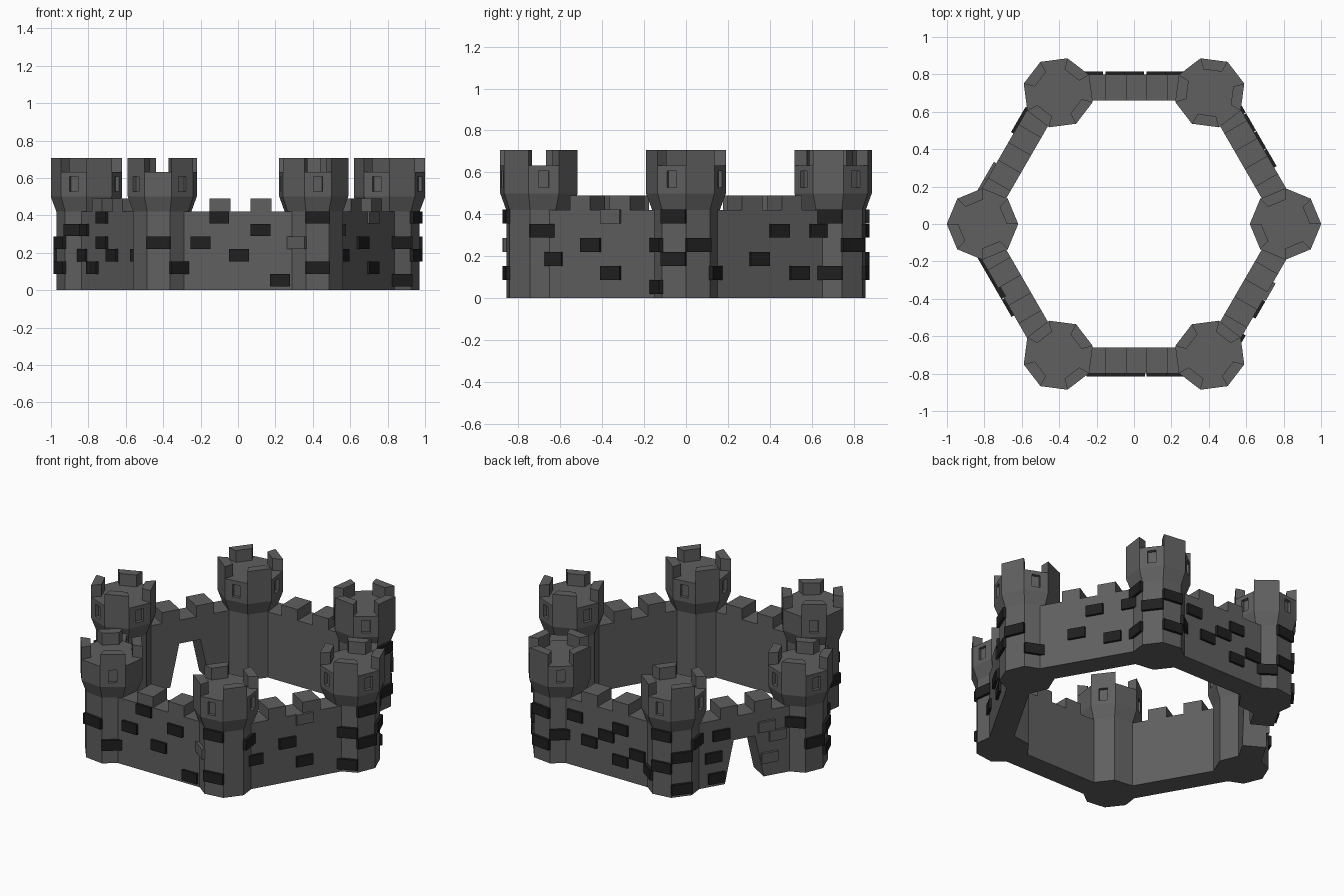
import bpy, bmesh
from math import radians, cos, sin, pi
from mathutils import Matrix, Vector

old = bpy.data.objects.get("Cube")
if old:
    bpy.data.objects.remove(old)


def material(name, value):
    m = bpy.data.materials.new(name)
    m.use_nodes = True
    m.diffuse_color = (value, value, value, 1)
    m.node_tree.nodes["Principled BSDF"].inputs["Base Color"].default_value = (value, value, value, 1)
    return m


STONE = material("grey stone", 0.115)
DARK = material("dark stone", 0.014)

RING = 0.81                 # distance of towers from the centre
WALL_MID = 0.73             # distance of wall centre line from the centre
WALL_HALF = 0.07
R_BASE, R_TOP, R_IN = 0.161, 0.191, 0.13
Z_WALL, Z_MERLON, Z_DECK, Z_TOP = 0.42, 0.49, 0.632, 0.708
STEP = pi / 4


def finish(bm, name, mat):
    bmesh.ops.recalc_face_normals(bm, faces=bm.faces)
    me = bpy.data.meshes.new(name)
    bm.to_mesh(me)
    bm.free()
    me.materials.append(mat)
    ob = bpy.data.objects.new(name, me)
    bpy.context.collection.objects.link(ob)
    return ob


def spin(degrees):
    return Matrix.Rotation(radians(degrees), 4, 'Z')


def prism(bm, points, offset):
    """Extrude a closed outline along an offset vector."""
    face = bm.faces.new([bm.verts.new(p) for p in points])
    out = bmesh.ops.extrude_face_region(bm, geom=[face])
    verts = [v for v in out["geom"] if isinstance(v, bmesh.types.BMVert)]
    bmesh.ops.translate(bm, verts=verts, vec=offset)


def polar(r, i, z):
    return Vector((r * cos(i * STEP), r * sin(i * STEP), z))


def tower(name, angle, first):
    bm = bmesh.new()
    # Flared octagonal shaft
    profile = [(R_BASE, 0), (R_BASE, Z_WALL), (R_TOP, 0.5), (R_TOP, Z_DECK)]
    rings = [[bm.verts.new(polar(r, i, z)) for i in range(8)] for r, z in profile]
    head = []
    for k in range(3):
        for i in range(8):
            j = (i + 1) % 8
            f = bm.faces.new((rings[k][i], rings[k][j], rings[k + 1][j], rings[k + 1][i]))
            if k == 2 and i % 2:
                head.append(f)
    bm.faces.new(rings[0][::-1])
    bm.faces.new(rings[3])
    bm.normal_update()
    # Recessed windows on every second face
    bmesh.ops.inset_individual(bm, faces=head, thickness=0.02)
    for f in head:
        c = f.calc_center_median()
        side = Vector((-f.normal.y, f.normal.x, 0))
        for v in f.verts:
            s = 1 if (v.co - c).dot(side) > 0 else -1
            z = 0.607 if v.co.z > c.z else 0.527
            v.co = Vector((c.x, c.y, z)) + side * s * 0.025
    bmesh.ops.inset_individual(bm, faces=head, thickness=0, depth=-0.02)
    # Battlements on alternate sides
    for i in range(first, 8, 2):
        prism(bm, [polar(R_TOP, i, Z_DECK), polar(R_TOP, i + 1, Z_DECK),
                   polar(R_IN, i + 1, Z_DECK), polar(R_IN, i, Z_DECK)],
              (0, 0, Z_TOP - Z_DECK))
    bm.transform(spin(angle) @ Matrix.Translation((RING, 0, 0)))
    finish(bm, name, STONE)


def wall(name, angle, flip, gate):
    # Side outline with two merlons and an optional tapered gate
    half, w = 0.35, 0.056
    outline = [(-half, Z_WALL)]
    for c in sorted((-0.097 * flip, 0.122 * flip)):
        outline += [(c - w, Z_WALL), (c - w, Z_MERLON), (c + w, Z_MERLON), (c + w, Z_WALL)]
    outline += [(half, Z_WALL), (half, 0)]
    if gate:
        outline += [(0.125, 0), (0.068, 0.27), (-0.068, 0.27), (-0.125, 0)]
    outline.append((-half, 0))
    bm = bmesh.new()
    prism(bm, [(WALL_MID - WALL_HALF, t, z) for t, z in outline], (2 * WALL_HALF, 0, 0))
    bm.transform(spin(angle))
    finish(bm, name, STONE)


def brick(bm, frame, row, width):
    size = Matrix.Diagonal((0.03, width, 0.066, 1))
    place = Matrix.Translation((0, 0, 0.053 + 0.0672 * row))
    bmesh.ops.create_cube(bm, size=1, matrix=frame @ place @ size)


towers = {"right_tower": 0, "back_right_tower": 60, "back_left_tower": 120,
          "left_tower": 180, "front_left_tower": 240, "front_right_tower": 300}
for name, angle in towers.items():
    tower(name, angle, 1 if angle == 240 else 0)

walls = {"back_right_wall": (30, 1), "back_wall": (90, -1), "gate_wall": (150, 1),
         "front_left_wall": (210, -1), "front_wall": (270, 1), "front_right_wall": (330, -1)}
for name, (angle, flip) in walls.items():
    wall(name, angle, flip, name == "gate_wall")

# Raised stones on walls: (position along wall, row)
wall_dark = {
    30: [(-.06, 2), (.05, 4), (.16, 1), (.27, 4)],
    90: [(-.22, 4), (-.12, 2), (0, 3), (.1, 4), (.1, 1), (.22, 2)],
    150: [(-.18, 0), (-.2, 2), (-.15, 4)],
    210: [(-.26, 4), (-.28, 2), (-.16, 1), (-.06, 5), (-.06, 3), (.05, 2)],
    270: [(-.1, 5), (.12, 4), (-.2, 3), (.005, 2), (.225, 0)],
    330: [(-.27, 2), (-.06, 3), (.05, 1)]}
wall_plain = {150: [(.16, 1), (.21, 3), (.14, 4)], 330: [(.05, 5)]}

# Raised stones on towers: (side counted from the outward corner, row)
tower_dark = {
    0: [(-1, 5), (-1, 2), (0, 3), (1, 1), (-2, 3), (-2, 0)],
    60: [(-2, 5), (-2, 1), (-1, 3), (0, 4), (0, 1), (1, 2)],
    120: [(-1, 5), (-1, 2), (0, 3), (0, 0), (1, 4), (-2, 1)],
    180: [(0, 3), (0, 1), (1, 4), (-1, 2), (-2, 4)],
    240: [(0, 3), (1, 1), (-2, 2)],
    300: [(-1, 5), (-1, 1), (1, 4)]}
tower_plain = {300: [(-2, 3)]}

for label, mat, on_walls, on_towers in (
        ("dark_stones", DARK, wall_dark, tower_dark),
        ("plain_stones", STONE, wall_plain, tower_plain)):
    bm = bmesh.new()
    for angle, items in on_walls.items():
        for t, row in items:
            brick(bm, spin(angle) @ Matrix.Translation((WALL_MID + WALL_HALF, t, 0)), row, 0.106)
    for angle, items in on_towers.items():
        for side, row in items:
            frame = (spin(angle) @ Matrix.Translation((RING, 0, 0)) @ spin((side + 0.5) * 45)
                     @ Matrix.Translation((R_BASE * cos(pi / 8) + 0.002, 0, 0)))
            brick(bm, frame, row, 0.128)
    finish(bm, label, mat)
